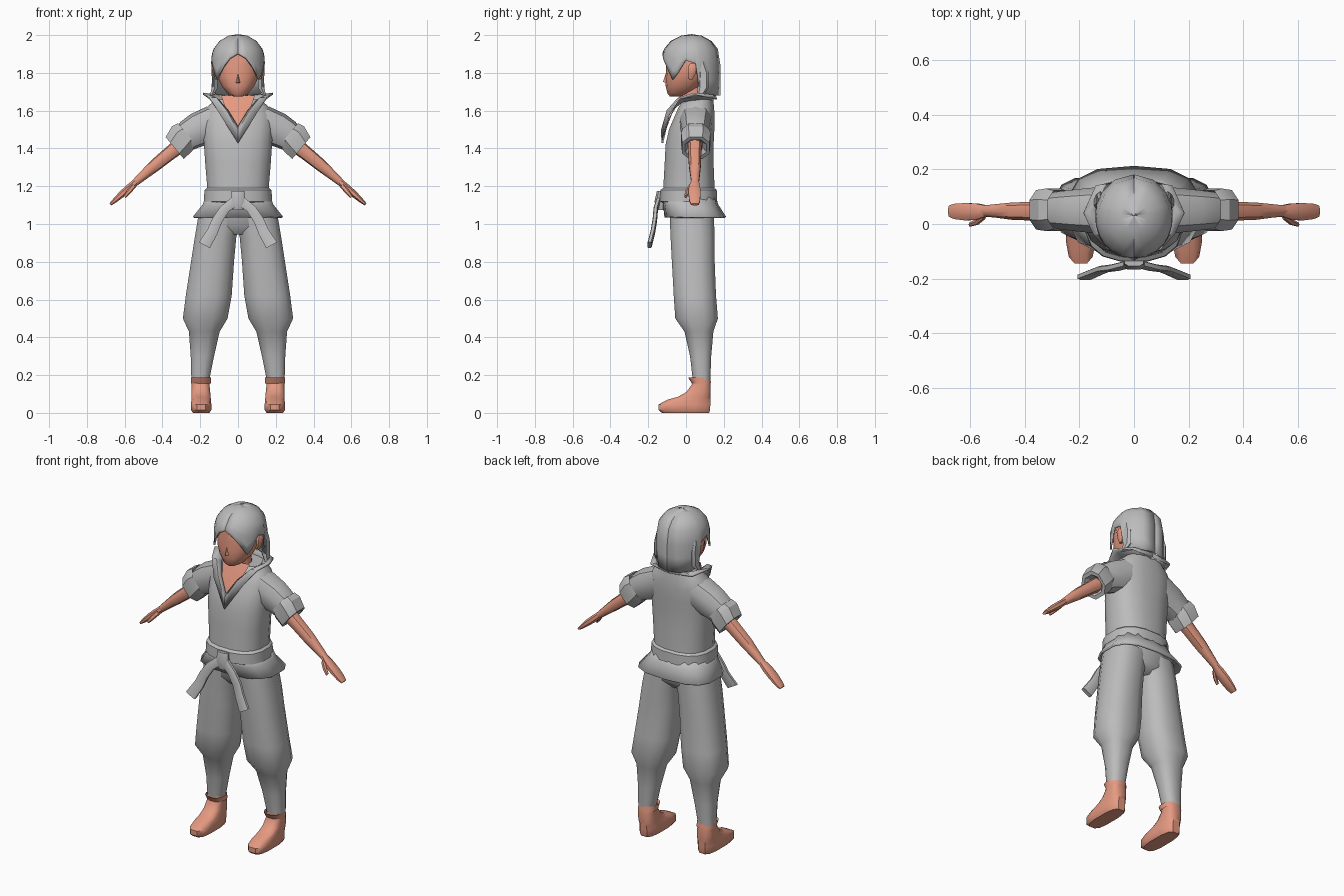
import bpy, bmesh, math
from mathutils import Vector


def material(name, rgb):
    m = bpy.data.materials.new(name)
    m.diffuse_color = (*rgb, 1)
    return m


CLOTH = material("grey cloth", (0.5, 0.5, 0.5))
SKIN = material("skin", (0.78, 0.32, 0.22))


def finish(name, bm, mat, mirror=False, thick=0, angle=40):
    bmesh.ops.recalc_face_normals(bm, faces=bm.faces)
    me = bpy.data.meshes.new(name)
    bm.to_mesh(me)
    bm.free()
    me.materials.append(mat)
    ob = bpy.data.objects.new(name, me)
    bpy.context.collection.objects.link(ob)
    if thick:
        s = ob.modifiers.new("thickness", 'SOLIDIFY')
        s.thickness, s.offset = thick, 0
    if mirror:
        ob.modifiers.new("mirror", 'MIRROR').use_mirror_merge = mirror == "weld"
    bpy.context.view_layer.objects.active = ob
    ob.select_set(True)
    bpy.ops.object.shade_smooth_by_angle(angle=math.radians(angle))
    ob.select_set(False)
    return ob


def skin_rings(name, rings, mat, closed=True, caps=(True, True), **kw):
    """Join successive point loops with quads."""
    bm = bmesh.new()
    vs = [[bm.verts.new(p) for p in r] for r in rings]
    n = len(vs[0])
    for a, b in zip(vs, vs[1:]):
        for i in range(n if closed else n - 1):
            j = (i + 1) % n
            bm.faces.new((a[i], a[j], b[j], b[i]))
    if closed and caps[0]:
        bm.faces.new(vs[0])
    if closed and caps[1]:
        bm.faces.new(vs[-1])
    return finish(name, bm, mat, **kw)


def loop(c, u, v, n, p):
    """Rounded loop around c; p below 1 makes it boxier."""
    pts = []
    for i in range(n):
        t = 2 * math.pi * (i + 0.5) / n
        a, b = math.cos(t), math.sin(t)
        pts.append(Vector(c) + Vector(u) * math.copysign(abs(a) ** p, a)
                   + Vector(v) * math.copysign(abs(b) ** p, b))
    return pts


def stack(name, levels, mat, n=12, p=0.8, **kw):
    """Horizontal sections: z, x min, x max, y min, y max."""
    rings = [loop(((a + b) / 2, (c + d) / 2, z), ((b - a) / 2, 0, 0),
                  (0, (d - c) / 2, 0), n, p) for z, a, b, c, d in levels]
    return skin_rings(name, rings, mat, **kw)


def limb(name, sections, mat, n=10, p=0.85, axis=(0.77, -0.64), **kw):
    """Sections across an arm axis: x, y, z, half depth, half height."""
    up = Vector((-axis[1], 0, axis[0]))
    rings = [loop((x, y, z), (0, d, 0), up * h, n, p) for x, y, z, d, h in sections]
    return skin_rings(name, rings, mat, **kw)


# Trousers
stack("trouser_leg", [
    (0.17, .152, .248, .035, .13), (0.30, .125, .252, .02, .135),
    (0.43, .095, .262, -.01, .147), (0.50, .052, .295, -.06, .172),
    (0.62, .03, .28, -.068, .162), (0.80, .018, .252, -.078, .155),
    (0.93, .006, .232, -.085, .155), (1.06, -.03, .21, -.09, .15)],
    CLOTH, mirror=True)
stack("trouser_seat", [(0.945, -.06, .06, -.05, .11), (0.99, -.16, .16, -.085, .15),
                       (1.1, -.18, .18, -.09, .155)], CLOTH)

# Feet and ankle bands
stack("foot", [
    (0, .15, .24, -.13, .125), (0.015, .14, .25, -.148, .13),
    (0.045, .14, .25, -.148, .132), (0.07, .142, .248, -.10, .132),
    (0.085, .144, .248, -.045, .132), (0.11, .146, .248, 0.0, .132),
    (0.15, .15, .246, .03, .13), (0.185, .152, .246, .035, .125)],
    SKIN, p=0.65, mirror=True)
stack("ankle_band", [(0.155, .142, .25, .03, .134), (0.187, .142, .25, .01, .13)],
      SKIN, caps=(False, False), mirror=True)

# Jacket body and flared skirt
stack("jacket", [
    (1.13, -.17, .17, -.125, .155), (1.2, -.166, .166, -.122, .153),
    (1.32, -.176, .176, -.115, .148), (1.42, -.183, .183, -.11, .148),
    (1.5, -.188, .188, -.092, .152), (1.57, -.19, .19, -.062, .153),
    (1.62, -.165, .165, -.04, .15), (1.66, -.12, .12, -.012, .145)],
    CLOTH, n=16)
stack("jacket_skirt", [(1.14, -.17, .17, -.125, .155), (1.1, -.185, .185, -.115, .165),
                       (1.035, -.238, .238, -.108, .208)],
      CLOTH, n=14, p=0.7, caps=(False, False), thick=0.012)

# Neck and bare chest inside the V opening
stack("neck", [(1.58, -.07, .07, -.04, .1), (1.66, -.055, .055, -.025, .09),
               (1.75, -.05, .05, -.02, .08)], SKIN, n=10)
skin_rings("chest", [[(0, -.113, 1.48), (0, -.085, 1.57), (0, -.03, 1.68)],
                     [(.01, -.112, 1.485), (.055, -.075, 1.58), (.09, -.015, 1.68)]],
           SKIN, closed=False, mirror="weld")

# Standing collar that folds into two lapels
inner = [(0, .135, 1.64), (.08, .12, 1.65), (.115, .05, 1.655), (.1, -.015, 1.65),
         (.055, -.08, 1.60), (0, -.115, 1.51)]
rim = [(0, .155, 1.68), (.10, .145, 1.68), (.155, .05, 1.68), (.115, -.04, 1.665),
       (.062, -.098, 1.60), (0, -.128, 1.495)]
fold = [(0, .16, 1.66), (.14, .14, 1.67), (.185, .04, 1.69), (.15, -.035, 1.665),
        (.095, -.09, 1.58), (0, -.125, 1.43)]
skin_rings("collar", [inner, rim, fold], CLOTH, closed=False,
           mirror="weld", thick=0.01, angle=30)

# Sleeves with rolled cuffs
limb("sleeve", [(.10, .05, 1.545, .09, .10), (.19, .05, 1.505, .08, .098),
                (.25, .05, 1.475, .073, .085), (.30, .05, 1.44, .066, .07)],
     CLOTH, mirror=True)
limb("sleeve_cuff", [(.29, .052, 1.45, .06, .06), (.27, .052, 1.477, .075, .078),
                     (.296, .052, 1.452, .083, .09), (.335, .052, 1.402, .077, .08),
                     (.335, .052, 1.402, .06, .058), (.315, .05, 1.42, .04, .035)],
     CLOTH, n=8, p=0.8, mirror=True, angle=30)

# Arms, hands and thumbs
limb("arm", [(.29, .047, 1.43, .04, .042), (.36, .047, 1.375, .036, .037),
             (.44, .047, 1.31, .033, .033), (.50, .048, 1.258, .026, .025),
             (.555, .048, 1.21, .02, .018)], SKIN, mirror=True)
limb("hand", [(.535, .048, 1.228, .02, .018), (.575, .045, 1.192, .032, .021),
              (.615, .045, 1.158, .034, .019), (.655, .046, 1.122, .03, .013),
              (.676, .047, 1.104, .022, .008)], SKIN, n=8, mirror=True)
limb("thumb", [(.55, .03, 1.205, .014, .014), (.575, .008, 1.175, .012, .013),
               (.60, -.002, 1.145, .008, .009)], SKIN, n=6, mirror=True)

# Belt, knot and hanging tails
stack("belt", [(1.11, -.168, .168, -.12, .15), (1.12, -.184, .184, -.14, .167),
               (1.18, -.18, .18, -.138, .165), (1.193, -.165, .165, -.12, .15)],
      CLOTH, n=16, angle=30)
stack("belt_knot", [(1.075, -.03, .03, -.16, -.11), (1.12, -.042, .042, -.168, -.11),
                    (1.175, -.036, .036, -.155, -.11)], CLOTH, n=8, p=0.6)
tail = [(.01, -.145, 1.125, .03), (.07, -.16, 1.08, .027), (.11, -.165, 1.02, .028),
        (.135, -.175, .96, .03), (.178, -.193, .888, .034)]
skin_rings("belt_tail", [loop((x, y, z), (w * .88, 0, w * .48), (0, .012, 0), 8, .5)
                         for x, y, z, w in tail], CLOTH, mirror=True)

# Head with a tapered chin, nose and ears
stack("head", [
    (1.675, -.025, .025, -.085, -.03), (1.69, -.055, .055, -.098, .03),
    (1.73, -.088, .088, -.108, .08), (1.78, -.112, .112, -.108, .12),
    (1.84, -.12, .12, -.105, .14), (1.91, -.105, .105, -.1, .13),
    (1.95, -.07, .07, -.06, .1)], SKIN, n=14, p=0.9)
bm = bmesh.new()
pts = [bm.verts.new(p) for p in [(0, -.106, 1.80), (.016, -.1, 1.745),
                                 (0, -.122, 1.752), (-.016, -.1, 1.745)]]
for f in ((0, 1, 2), (0, 2, 3), (1, 3, 2)):
    bm.faces.new([pts[i] for i in f])
finish("nose", bm, SKIN)
stack("ear", [(1.765, .105, .122, .015, .035), (1.79, .108, .132, .01, .05),
              (1.83, .11, .14, .008, .062), (1.85, .11, .132, .02, .055)],
      SKIN, n=8, mirror=True)

# Hair: dome whose lower edge depends on the direction
EDGE = [(0, 1.90), (18, 1.875), (35, 1.825), (50, 1.765), (62, 1.80), (78, 1.865),
        (98, 1.85), (106, 1.70), (125, 1.685), (150, 1.68), (180, 1.68)]


def hair_point(deg, z):
    t = math.radians(deg)
    k = math.sqrt(max(0.0, 1 - max(0.0, (z - 1.86) / 0.14) ** 2.3))
    front = math.cos(t) > 0
    depth = 0.155 if front else 0.147
    low = max(0.0, 1.86 - z)
    x = 0.138 * math.sin(t) * k * (1 + (0.25 * low if deg < 100 else -0.1 * low))
    y = 0.03 - depth * math.cos(t) * k
    return (x, y, z)


columns = []
for deg, low in EDGE:
    zs = [2.0, 1.992, 1.965, 1.925]
    zs += [1.925 + (low - 1.925) * s for s in (0.33, 0.66, 1)]
    columns.append([hair_point(deg, z) for z in zs])
skin_rings("hair", columns, CLOTH, closed=False, mirror="weld", thick=0.01, angle=50)

# Hair locks flaring out behind the ears
stack("hair_lock", [(1.675, .135, .15, .06, .085), (1.72, .105, .142, .06, .12),
                    (1.80, .11, .138, .065, .12), (1.86, .115, .132, .05, .1)],
      CLOTH, n=6, mirror=True)
